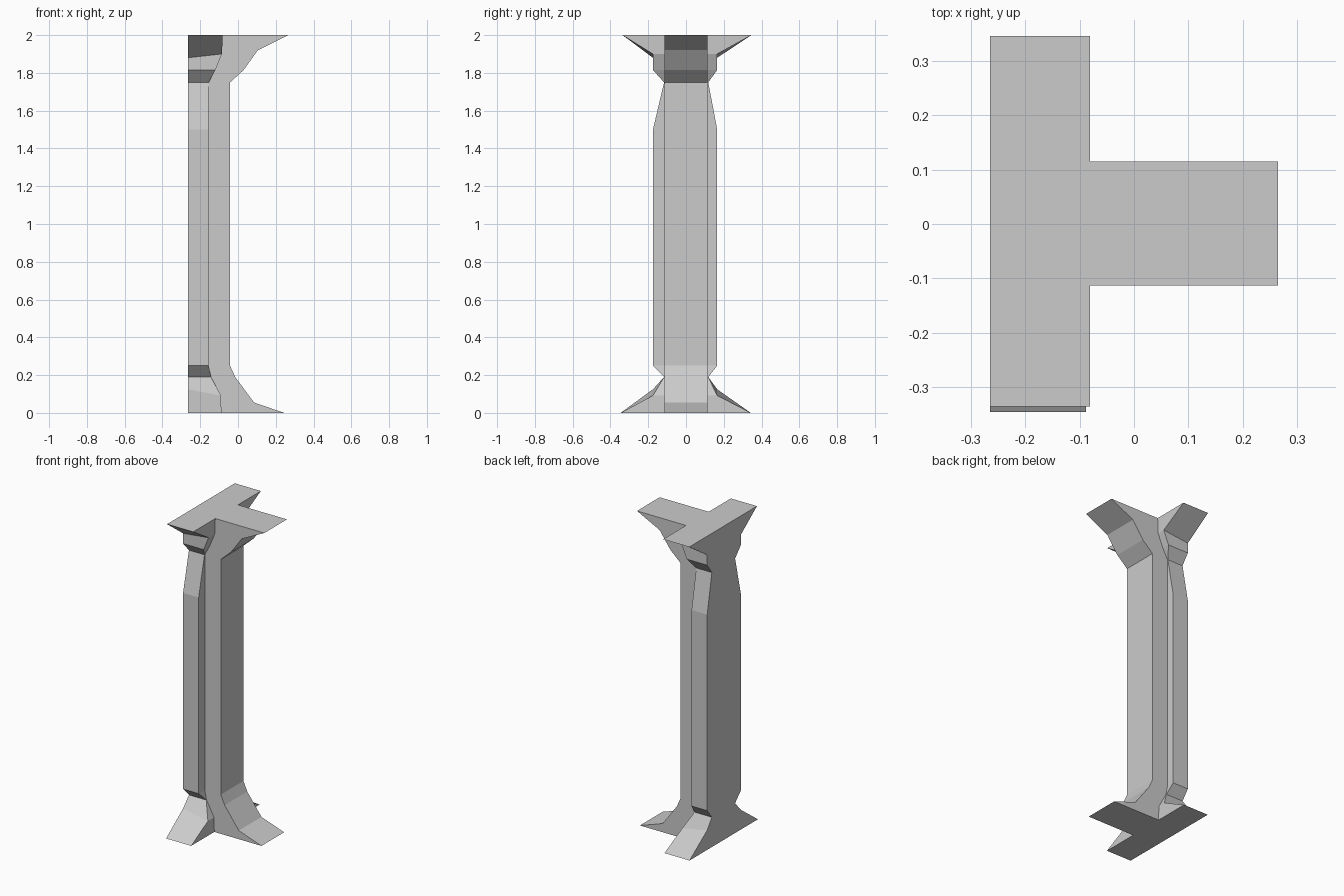
import bpy, bmesh

if "Cube" in bpy.data.objects:
    bpy.data.objects.remove(bpy.data.objects["Cube"])

BACK = -0.265               # flat rear plane
AY0, AY1 = -0.113, 0.115    # sides of the front-to-back web

# Per level: web tip (x, z), wing face x, wing z (at back, at face), wing y extents
LEVELS = [
    (0.245, 0.00, -0.088, 0.00, 0.00, -0.346, 0.343),
    (0.085, 0.055, -0.09, 0.125, 0.092, -0.175, 0.165),
    (-0.015, 0.19, -0.143, 0.19, 0.19, -0.116, 0.118),
    (-0.042, 0.25, -0.155, 0.25, 0.25, -0.175, 0.165),
    (-0.042, 1.50, -0.155, 1.50, 1.50, -0.175, 0.165),
    (-0.042, 1.75, -0.155, 1.75, 1.75, -0.116, 0.118),
    (0.03, 1.815, -0.12, 1.815, 1.815, -0.175, 0.165),
    (0.105, 1.92, -0.085, 1.88, 1.90, -0.175, 0.165),
    (0.265, 2.00, -0.081, 2.00, 2.00, -0.336, 0.346),
]


def t_ring(bm, tip_x, tip_z, face_x, back_z, face_z, y0, y1):
    """One T-shaped loop of the column."""
    pts = [(BACK, y0, back_z), (face_x, y0, face_z), (face_x, AY0, face_z),
           (tip_x, AY0, tip_z), (tip_x, AY1, tip_z), (face_x, AY1, face_z),
           (face_x, y1, face_z), (BACK, y1, back_z)]
    return [bm.verts.new(p) for p in pts]


# Column: T-shaped loops joined into a flared shaft
bm = bmesh.new()
rings = [t_ring(bm, *lv) for lv in LEVELS]
for a, b in zip(rings, rings[1:]):
    for i in range(8):
        j = (i + 1) % 8
        bm.faces.new((a[i], a[j], b[j], b[i]))

# Foot and top plates
bm.faces.new(rings[0][::-1])
bm.faces.new(rings[-1])
bmesh.ops.recalc_face_normals(bm, faces=bm.faces)

mesh = bpy.data.meshes.new("wall_column")
bm.to_mesh(mesh)
bm.free()
bpy.context.collection.objects.link(bpy.data.objects.new("wall_column", mesh))
